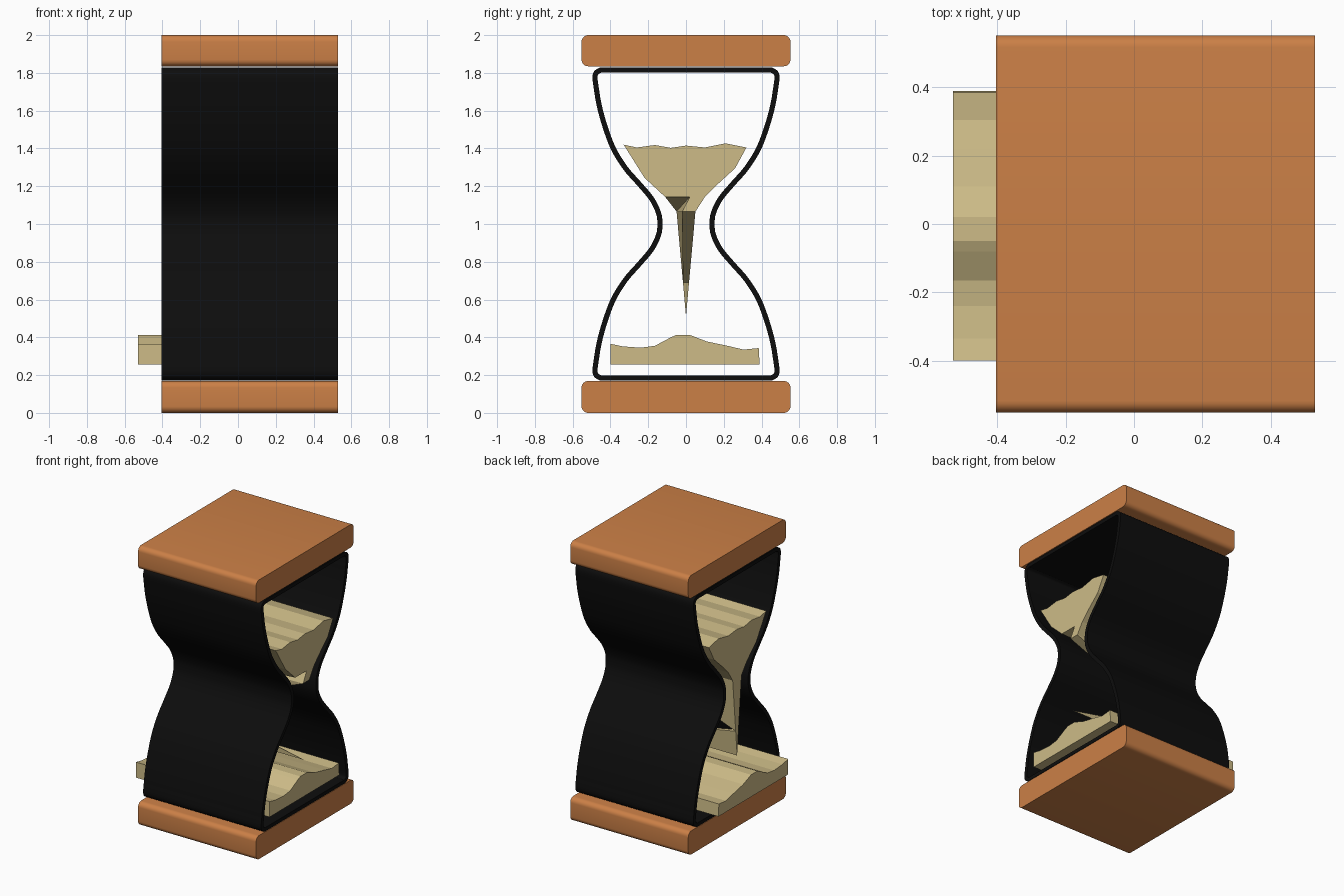
import bpy, bmesh, math
from mathutils import Vector

if "Cube" in bpy.data.objects:
    bpy.data.objects.remove(bpy.data.objects["Cube"])

XL, XR = -0.405, 0.53


def material(name, rgb):
    m = bpy.data.materials.new(name)
    m.diffuse_color = (*rgb, 1)
    m.use_nodes = True
    m.node_tree.nodes["Principled BSDF"].inputs["Base Color"].default_value = m.diffuse_color
    return m


WOOD = material("orange wood", (0.60, 0.215, 0.062))
BLACK = material("black frame", (0.004, 0.004, 0.004))
SAND = material("sand", (0.61, 0.50, 0.245))


def finish(bm, name, mat, smooth=False):
    bmesh.ops.recalc_face_normals(bm, faces=bm.faces)
    me = bpy.data.meshes.new(name)
    bm.to_mesh(me)
    bm.free()
    me.materials.append(mat)
    ob = bpy.data.objects.new(name, me)
    bpy.context.collection.objects.link(ob)
    if smooth:
        bpy.ops.object.select_all(action='DESELECT')
        ob.select_set(True)
        bpy.context.view_layer.objects.active = ob
        bpy.ops.object.shade_smooth_by_angle(angle=math.radians(35))
    return ob


def prism(name, pts, mat, x0=XL, x1=XR, smooth=False):
    """Extrude a (y, z) outline along x."""
    bm = bmesh.new()
    a = [bm.verts.new((x0, y, z)) for y, z in pts]
    b = [bm.verts.new((x1, y, z)) for y, z in pts]
    bm.faces.new(a)
    bm.faces.new(b[::-1])
    for i in range(len(pts)):
        j = (i + 1) % len(pts)
        bm.faces.new((a[i], b[i], b[j], a[j]))
    return finish(bm, name, mat, smooth)


def rounded_rect(hw, z0, z1, r, n=6):
    pts = []
    for k, (sy, zc) in enumerate([(1, z1 - r), (-1, z1 - r), (-1, z0 + r), (1, z0 + r)]):
        for i in range(n + 1):
            t = math.pi / 2 * (k + i / n)
            pts.append((sy * (hw - r) + r * math.cos(t), zc + r * math.sin(t)))
    return pts


# wooden end plates
prism("bottom_plate", rounded_rect(0.553, 0, 0.169, 0.035), WOOD, smooth=True)
prism("top_plate", rounded_rect(0.553, 1.835, 2.0, 0.035), WOOD, smooth=True)

# hourglass wall: smoothed centre line, mirrored to four quarters, with thickness
quarter = [(0.138, 1.0), (0.146, 1.06), (0.183, 1.135), (0.25, 1.215), (0.32, 1.295),
           (0.385, 1.40), (0.43, 1.52), (0.46, 1.63), (0.475, 1.72), (0.482, 1.775),
           (0.475, 1.801), (0.452, 1.815)]
right = [(y, 2 - z) for y, z in quarter[:0:-1]] + quarter
line = [Vector(p) for p in right]
curve = []
for i in range(len(line) - 1):
    p0, p1, p2, p3 = line[max(i - 1, 0)], line[i], line[i + 1], line[min(i + 2, len(line) - 1)]
    for k in range(4):
        t = k / 4
        curve.append(0.5 * (2 * p1 + (p2 - p0) * t + (2 * p0 - 5 * p1 + 4 * p2 - p3) * t * t
                            + (3 * p1 - p0 - 3 * p2 + p3) * t ** 3))
curve.append(line[-1])
loop = curve + [Vector((-p.x, p.y)) for p in reversed(curve)]
n = len(loop)
bm = bmesh.new()
rings = []
for i, p in enumerate(loop):
    d = ((loop[(i + 1) % n] - p).normalized() + (p - loop[i - 1]).normalized()).normalized()
    nrm = Vector((d.y, -d.x)) * 0.0135
    rings.append([bm.verts.new((x, q.x, q.y)) for x, q in
                  ((XL, p + nrm), (XR, p + nrm), (XR, p - nrm), (XL, p - nrm))])
for i in range(n):
    a, b = rings[i], rings[(i + 1) % n]
    for k in range(4):
        bm.faces.new((a[k], b[k], b[(k + 1) % 4], a[(k + 1) % 4]))
finish(bm, "hourglass_wall", BLACK, smooth=True)

# lower heap of sand
prism("lower_sand", [(-0.40, 0.255), (-0.40, 0.366), (-0.335, 0.352), (-0.24, 0.345),
                     (-0.165, 0.355), (-0.08, 0.40), (-0.05, 0.413), (0.02, 0.413),
                     (0.11, 0.378), (0.22, 0.355), (0.305, 0.335), (0.385, 0.343),
                     (0.39, 0.255)], SAND, -0.53, 0.53)

# upper sand, with a falling stream that slopes back below it
top = [(-0.11, 1.143), (-0.22, 1.245), (-0.33, 1.42), (-0.26, 1.405), (-0.165, 1.418),
       (-0.08, 1.403), (0, 1.415), (0.10, 1.405), (0.21, 1.427), (0.32, 1.405),
       (0.26, 1.295), (0.145, 1.19), (0.10, 1.143)]
bm = bmesh.new()
V = lambda x, y, z: bm.verts.new((x, y, z))
L = [V(XL, *p) for p in top]
R = [V(XR, *p) for p in top]
for i in range(len(top) - 1):
    bm.faces.new((L[i], R[i], R[i + 1], L[i + 1]))
A, D, A2, D2 = L[0], L[-1], R[0], R[-1]
B, C = V(XL, -0.05, 1.066), V(XL, 0.05, 1.066)
M, N = V(XL, -0.016, 0.69), V(XL, 0.016, 0.69)
T, T2 = V(XL, 0, 0.51), V(XR, 0, 0.51)
C2, E2, F2 = V(XR, 0.05, 1.066), V(XR, -0.02, 1.066), V(XR, 0.02, 1.143)
for f in (L + [C, N, T, M, B], R + [C2, E2, F2],
          (A, A2, B), (A2, F2, B), (F2, E2, B), (B, E2, M), (E2, C2, N, M),
          (C2, C, N), (D, D2, C2, C), (M, T2, T), (N, T, T2), (M, N, T2)):
    bm.faces.new(f)
finish(bm, "upper_sand_and_stream", SAND)
